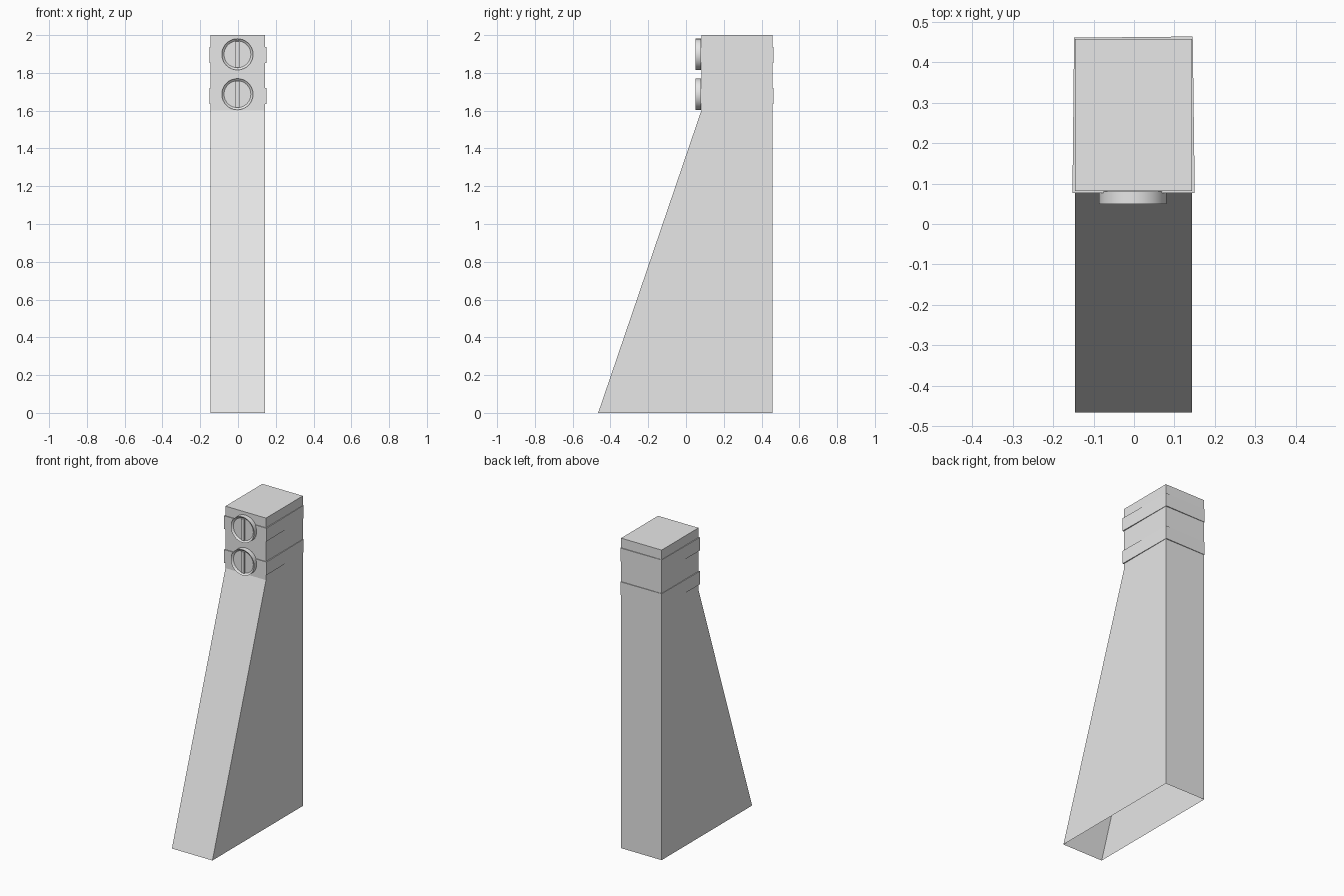
import bpy, bmesh
from mathutils import Matrix

cube = bpy.data.objects.get("Cube")
if cube:
    bpy.data.objects.remove(cube, do_unlink=True)

grey = bpy.data.materials.new("light grey")
grey.use_nodes = True
grey.diffuse_color = (0.8, 0.8, 0.8, 1)
grey.node_tree.nodes["Principled BSDF"].inputs["Base Color"].default_value = (0.8, 0.8, 0.8, 1)


def finish(name, bm):
    bmesh.ops.recalc_face_normals(bm, faces=bm.faces)
    mesh = bpy.data.meshes.new(name)
    bm.to_mesh(mesh)
    bm.free()
    mesh.materials.append(grey)
    obj = bpy.data.objects.new(name, mesh)
    bpy.context.collection.objects.link(obj)
    return obj


def extrude_outline(points, offset):
    """Closed prism from an outline swept along an offset."""
    bm = bmesh.new()
    face = bm.faces.new([bm.verts.new(p) for p in points])
    result = bmesh.ops.extrude_face_region(bm, geom=[face], use_keep_orig=True)
    moved = [g for g in result["geom"] if isinstance(g, bmesh.types.BMVert)]
    bmesh.ops.translate(bm, verts=moved, vec=offset)
    return bm


# Tapered hollow body: side profile swept across the width, open underneath
LEFT, RIGHT, BACK, NECK = 0.143, -0.146, 0.457, 0.081
profile = [(-0.465, 0), (BACK, 0), (BACK, 2), (NECK, 2), (NECK, 1.6)]
body = extrude_outline([(RIGHT, y, z) for y, z in profile], (LEFT - RIGHT, 0, 0))
bmesh.ops.recalc_face_normals(body, faces=body.faces)
floor = [f for f in body.faces if all(v.co.z < 0.001 for v in f.verts)]
bmesh.ops.delete(body, geom=floor, context="FACES_ONLY")
finish("tapered_body", body)

# Two thin straps, slightly wider at the front, each with a round slotted knob
band_outline = [(-0.152, 0.076), (0.15, 0.076), (0.145, 0.463), (-0.148, 0.46)]
KNOB_RADIUS, KNOB_FRONT, KNOB_BACK = 0.083, 0.049, 0.08
for label, bottom, height, knob_z in (("upper", 1.853, 0.085, 1.898),
                                      ("lower", 1.635, 0.085, 1.687)):
    finish(label + "_strap",
           extrude_outline([(x, y, bottom) for x, y in band_outline], (0, 0, height)))

    # Knob disc with a raised rim
    bm = bmesh.new()
    bmesh.ops.create_cone(bm, cap_ends=True, segments=32, radius1=KNOB_RADIUS,
                          radius2=KNOB_RADIUS, depth=KNOB_BACK - KNOB_FRONT)
    bmesh.ops.rotate(bm, verts=bm.verts, matrix=Matrix.Rotation(1.570796, 3, "X"))
    bmesh.ops.translate(bm, verts=bm.verts,
                        vec=(-0.003, (KNOB_FRONT + KNOB_BACK) / 2, knob_z))
    front = min(bm.faces, key=lambda f: f.calc_center_median().y)
    bmesh.ops.inset_individual(bm, faces=[front], thickness=0.012)
    bmesh.ops.translate(bm, verts=front.verts, vec=(0, 0.01, 0))
    knob = finish(label + "_knob", bm)
    bpy.ops.object.select_all(action="DESELECT")
    knob.select_set(True)
    bpy.context.view_layer.objects.active = knob
    bpy.ops.object.shade_smooth_by_angle(angle=0.6)

    # Vertical grip bar across the knob
    bm = bmesh.new()
    bmesh.ops.create_cube(bm, size=1)
    bmesh.ops.scale(bm, verts=bm.verts, vec=(0.024, 0.014, 0.138))
    bmesh.ops.translate(bm, verts=bm.verts, vec=(-0.003, KNOB_FRONT + 0.008, knob_z))
    finish(label + "_grip_bar", bm)
